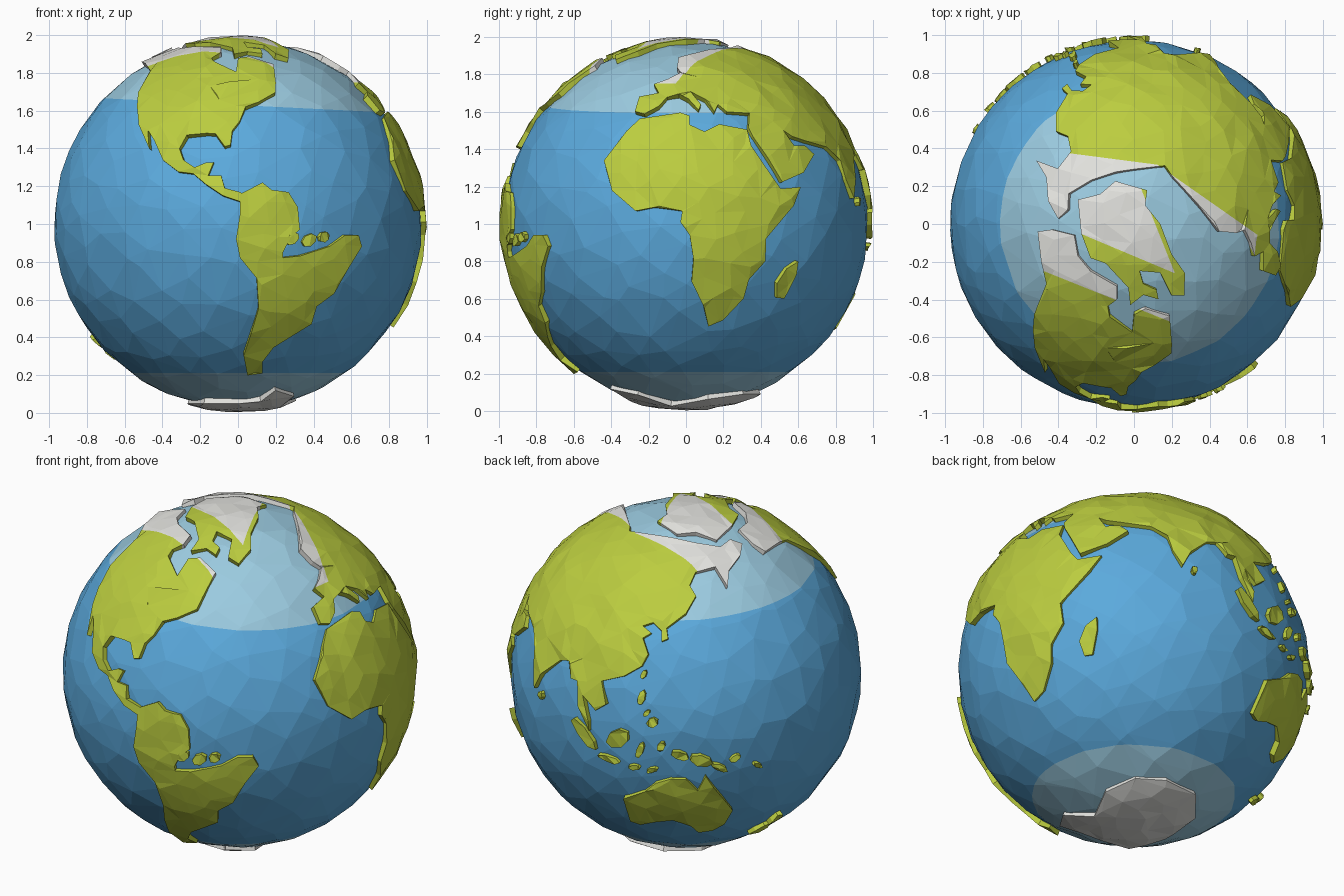
import bpy, bmesh, math, random
from mathutils import Vector
from mathutils.geometry import delaunay_2d_cdt

if "Cube" in bpy.data.objects:
    bpy.data.objects.remove(bpy.data.objects["Cube"])

random.seed(4)
CENTRE = Vector((0, 0, 1))
FRONT_LON = -79          # longitude that faces the front


def material(name, rgb):
    m = bpy.data.materials.new(name)
    m.diffuse_color = (*rgb, 1)
    m.use_nodes = True
    m.node_tree.nodes["Principled BSDF"].inputs["Base Color"].default_value = m.diffuse_color
    return m


OCEAN = material("ocean_blue", (0.105, 0.40, 0.72))
COLD = material("polar_water", (0.33, 0.60, 0.75))
GREEN = material("land_green", (0.50, 0.61, 0.05))
SNOW = material("snow_white", (0.76, 0.76, 0.73))


# Points on the unit sphere, read in hundredths from a view or as longitude and latitude
def depth(a, b):
    return math.sqrt(max(0, 1 - a * a - b * b))


def front(*pts):
    return [Vector((a / 100, -depth(a / 100, b / 100), b / 100)) for a, b in pts]


def right(*pts):
    return [Vector((depth(a / 100, b / 100), a / 100, b / 100)) for a, b in pts]


def top(*pts):
    return [Vector((a / 100, b / 100, depth(a / 100, b / 100))) for a, b in pts]


def bottom(*pts):
    return [Vector((a / 100, b / 100, -depth(a / 100, b / 100))) for a, b in pts]


def globe(*pts):
    out = []
    for lon, lat in pts:
        a, t = math.radians(lon - FRONT_LON), math.radians(lat)
        out.append(Vector((math.cos(t) * math.sin(a), -math.cos(t) * math.cos(a), math.sin(t))))
    return out


def scatter(n, jitter):
    pts = []
    for i in range(n):
        z = 1 - (2 * i + 1) / n
        r, a = math.sqrt(1 - z * z), i * 2.399963
        j = Vector([random.uniform(-jitter, jitter) for _ in range(3)])
        pts.append((Vector((r * math.cos(a), r * math.sin(a), z)) + j).normalized())
    return pts


def finish(bm, name, mats):
    me = bpy.data.meshes.new(name)
    bm.to_mesh(me)
    bm.free()
    ob = bpy.data.objects.new(name, me)
    ob.location = CENTRE
    for m in mats:
        me.materials.append(m)
    bpy.context.collection.objects.link(ob)


def cut(bm, n, d):
    n = Vector(n)
    bmesh.ops.bisect_plane(bm, geom=bm.verts[:] + bm.edges[:] + bm.faces[:],
                           plane_co=n * (d / n.length_squared), plane_no=n)


# Ocean: faceted ball, polar water cut in by two planes
bm = bmesh.new()
for p in scatter(430, 0.055):
    bm.verts.new(p * 0.975)
bmesh.ops.convex_hull(bm, input=bm.verts[:])
bmesh.ops.recalc_face_normals(bm, faces=bm.faces[:])
caps = [((0.05, 0, 1), 0.63), ((0, 0, -1), 0.79)]
for n, d in caps:
    cut(bm, n, d)
for f in bm.faces:
    c = f.calc_center_median()
    f.material_index = int(any(Vector(n).dot(c) > d for n, d in caps))
finish(bm, "ocean", [OCEAN, COLD])

INNER = scatter(1000, 0.035)


# Land: outline filled with triangles on the sphere, walls down into the ocean.
# Snow covers the faces that lie below every plane in the snow list.
def land(name, outline, snow=(), holes=(), mats=(GREEN, SNOW)):
    c = sum(outline, Vector()).normalized()
    u = c.orthogonal().normalized()
    v = c.cross(u)

    def flat(p):
        k = 2 / (1 + p.dot(c))
        return Vector((p.dot(u) * k, p.dot(v) * k))

    pts, edges = [], []
    for loop in (outline, *holes):
        s, n = len(pts), len(loop)
        pts += [flat(p) for p in loop]
        edges += [(s + i, s + (i + 1) % n) for i in range(n)]
    pts += [flat(p) for p in INNER if p.dot(c) > -0.3]
    co, _, faces, *_ = delaunay_2d_cdt(pts, edges, [], 4, 1e-5)
    bm = bmesh.new()
    vs = {}
    for f in faces:
        for i in f:
            if i not in vs:
                x, y = co[i]
                s = x * x + y * y
                p = (u * 4 * x + v * 4 * y + c * (4 - s)) / (4 + s)
                vs[i] = bm.verts.new(p * random.uniform(0.988, 1.003))
        bm.faces.new([vs[i] for i in f])
    low = {}
    for e in [e for e in bm.edges if e.is_boundary]:
        lp = e.link_loops[0]
        a, b = lp.vert, lp.link_loop_next.vert
        for w in (a, b):
            if w not in low:
                low[w] = bm.verts.new(w.co.normalized() * 0.95)
        bm.faces.new((b, a, low[a], low[b]))
    for n, d in snow:
        cut(bm, n, d)
    for f in bm.faces:
        m = f.calc_center_median()
        f.material_index = int(bool(snow) and all(Vector(n).dot(m) < d for n, d in snow))
    finish(bm, name, mats)


land("north_america",
     top((-51, -4), (-44, -3), (-32, -6), (-30, -17), (-23, -25), (-9, -33), (-9, -40), (-14, -44),
         (-13, -49), (-1, -58), (0, -48), (6, -45), (19, -49), (20, -63))
     + front((20, 70), (11, 65), (4, 62), (1, 55), (-3, 50), (-4, 42), (-7, 41), (-12, 48), (-17, 48),
             (-27, 47), (-31, 40), (-29, 34), (-23, 30), (-17, 33), (-13, 33), (-16, 26), (-9, 26),
             (-7, 19), (1, 17), (5, 15), (1, 12), (-8, 15), (-17, 21), (-24, 27), (-32, 28), (-40, 34),
             (-45, 45), (-48, 50), (-47, 40), (-53, 53), (-54, 63))
     + top((-53, -48), (-47, -32), (-49, -20)),
     snow=[((-0.4, -1, 0), 0.44)], holes=[top((-15, -66), (11, -63), (-10, -74))])

land("south_america",
     front((1, 16), (5, 18), (13, 22), (18, 18), (27, 17), (32, 9), (33, -3), (28, -7), (24, -15), (24, -18),
           (33, -17), (49, -12), (57, -6), (64, -6), (66, -12), (59, -23), (51, -37), (42, -44), (39, -53),
           (27, -61), (19, -66), (13, -73), (13, -80), (5, -80), (3, -70), (7, -58), (11, -45), (10, -29),
           (1, -18), (-1, -8), (1, 5)))

land("africa",
     right((-32, 50), (-25, 57), (-3, 60), (2, 58), (2, 53), (10, 50), (18, 54), (33, 51), (35, 42),
           (47, 24), (51, 19), (62, 20), (58, 10), (43, -8), (43, -20), (34, -30), (31, -40), (20, -52),
           (12, -55), (9, -43), (3, -31), (4, -19), (2, -6), (-3, 1), (-2, 7), (-17, 9), (-27, 7),
           (-40, 18), (-44, 34), (-38, 42)))
land("madagascar", right((60, -20), (59, -27), (53, -40), (49, -40), (49, -32), (54, -24)))

south_coast = globe(
    (-9, 43), (-9, 37), (-5, 36), (0, 39), (3, 43), (8, 44), (12, 42), (16, 38), (17, 40), (13, 45),
    (19, 42), (22, 37), (24, 40), (27, 37), (36, 36.5), (34, 31), (35, 28), (39, 21), (43, 13), (52, 16),
    (59, 22), (56, 25), (51, 25), (48, 30), (51, 28), (57, 26.5), (67, 24.5), (72.5, 20), (74, 14),
    (77, 8), (80, 14), (87, 21), (91, 22), (94, 17), (97, 17), (98.5, 9), (103, 1.5), (103, 5))
north_coast = globe(
    (100, 13), (105, 9), (109, 12), (106, 19), (114, 22), (120, 26), (122, 30), (119, 35), (122, 37),
    (118, 39), (122, 40.5), (126, 38), (126.5, 34.5), (129, 35.5), (128, 39), (136, 44), (141, 50),
    (138, 54), (142, 59), (155, 60), (158, 52), (163, 58), (176, 62), (187, 66), (179, 69), (166, 67.5),
    (145, 71), (120, 73), (101, 73), (73, 69.5), (62, 71), (34, 70), (6, 63), (6, 57), (8, 54), (2, 51),
    (-4, 48.5), (-1, 45))
land("eurasia", south_coast + north_coast,
     snow=[((0.13, 1, 0), 0.33), ((0.7, 1, 0), 0.40), ((0, 0, -1), -0.75)])

land("arctic_island",
     top((-30, 13), (-18, 16), (-10, 23), (7, 18), (6, 10), (14, 0), (20, -16), (27, -26), (27, -38),
         (20, -38), (14, -26), (3, -25), (5, -32), (12, -35), (13, -40), (5, -38), (-2, -43), (-3, -34),
         (-15, -21), (-23, -18), (-28, -5)),
     snow=[((2.5, 1, 0), 0.28), ((-0.42, -1, 0), 0.17)])

land("australia",
     globe((114, -22), (114, -34), (118, -35), (124, -33), (131, -31.5), (138, -34), (141, -38),
           (147, -38.5), (151, -34), (153, -27), (149, -21), (145, -15), (142.5, -11), (140, -17),
           (136, -12), (131, -12), (126, -14), (122, -18)))

land("antarctica",
     bottom((30, -26), (20, -41), (12, -31), (0, -29), (-18, -26), (-27, -5), (-26, 22), (-12, 39),
            (10, 40), (25, 31), (31, 12), (22, -8)), mats=(SNOW,))


# Small islands: longitude, latitude, half length, half width, turn (degrees)
def island(lon, lat, a, b, turn):
    t, k = math.radians(turn), 1 / math.cos(math.radians(lat))
    ring = []
    for i in range(7):
        w = i * math.tau / 7
        x, y = a * math.cos(w), b * math.sin(w)
        ring.append((lon + (x * math.cos(t) - y * math.sin(t)) * k, lat + x * math.sin(t) + y * math.cos(t)))
    land("island", globe(*ring))


for spec in [(101, 0, 6.5, 2, -45), (110, -7, 4, 1.2, -8), (113.5, 1, 4.5, 3, 40), (121, -2, 3, 1.2, 70),
             (128, 0, 1.8, 1.2, 60), (119, -8.5, 2, 0.9, 0), (125, -9, 2, 0.9, 20), (134, -3, 3, 1.5, -20),
             (141, -5, 4, 2, -20), (147, -8, 3, 1.2, -30), (152, -5, 2, 1, 30), (160, -9, 1.8, 0.9, -30),
             (121, 16, 2.5, 1.2, 80), (125, 8, 2, 1.6, 30), (123, 11, 1.4, 0.8, 45), (121, 23.5, 1.6, 0.8, 70),
             (170.5, -44, 4, 1.6, 45), (176, -39, 3, 1.5, 60), (81, 7, 1.5, 1, 90),
             (-62, -4.5, 2.4, 1.6, 40), (-56.5, -5, 2.6, 1.8, 30), (-51.5, -4, 2, 1.6, 20)]:
    island(*spec)
